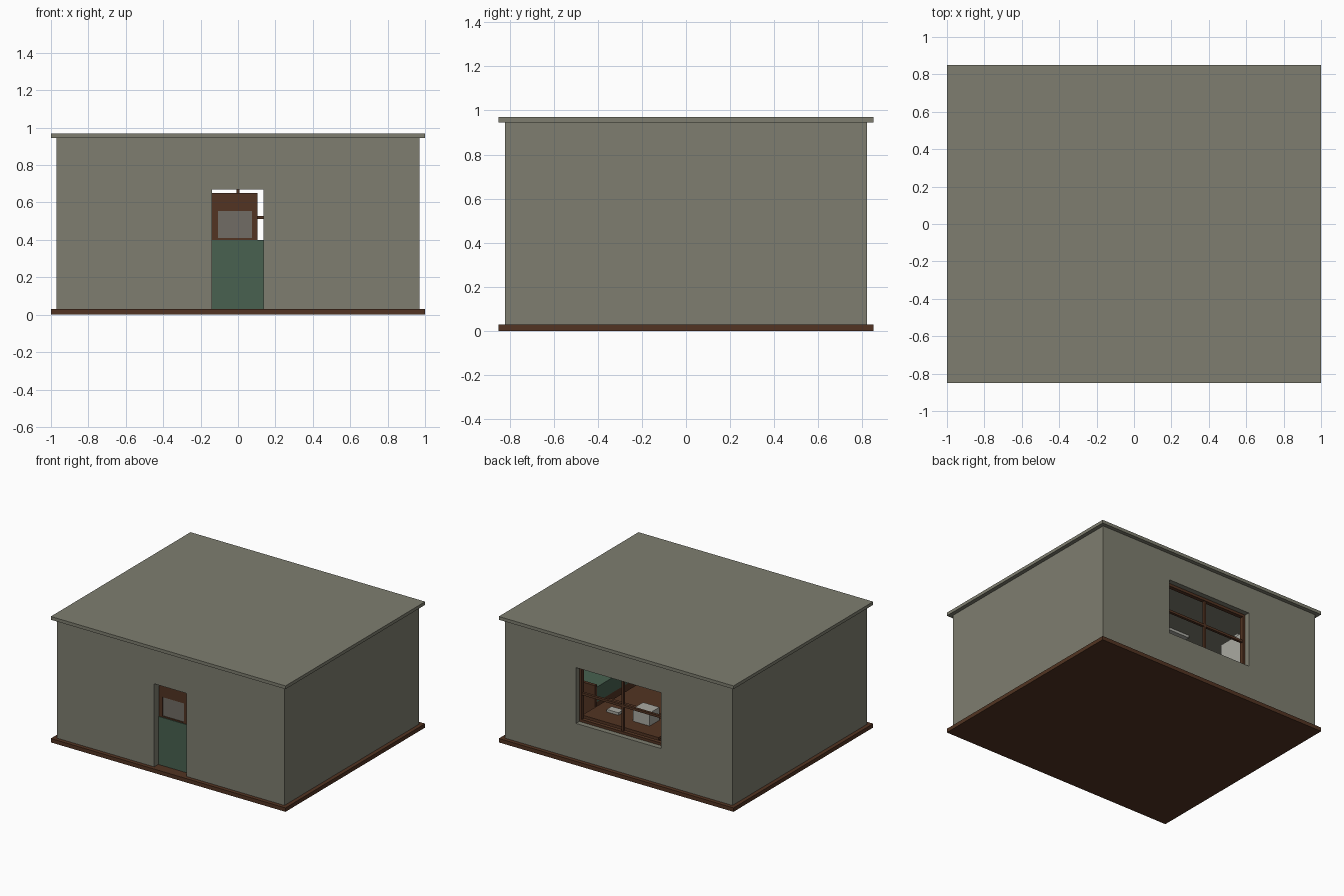
import bpy, bmesh

if "Cube" in bpy.data.objects:
    bpy.data.objects.remove(bpy.data.objects["Cube"])


def material(name, rgb):
    m = bpy.data.materials.new(name)
    m.diffuse_color = (*rgb, 1)
    m.use_nodes = True
    m.node_tree.nodes["Principled BSDF"].inputs["Base Color"].default_value = m.diffuse_color
    return m


WALL = material("olive grey plaster", (0.21, 0.208, 0.16))
WOOD = material("dark brown wood", (0.085, 0.034, 0.016))
GREEN = material("dull green", (0.065, 0.12, 0.08))
PANE = material("warm grey pane", (0.165, 0.15, 0.128))
PALE = material("pale grey", (0.40, 0.40, 0.36))


def boxes(name, mat, *spans):
    """One object from boxes given as (x0, x1, y0, y1, z0, z1)."""
    bm = bmesh.new()
    for x0, x1, y0, y1, z0, z1 in spans:
        made = bmesh.ops.create_cube(bm, size=1)["verts"]
        for v in made:
            v.co.x = x1 if v.co.x > 0 else x0
            v.co.y = y1 if v.co.y > 0 else y0
            v.co.z = z1 if v.co.z > 0 else z0
    me = bpy.data.meshes.new(name)
    bm.to_mesh(me)
    bm.free()
    me.materials.append(mat)
    ob = bpy.data.objects.new(name, me)
    bpy.context.collection.objects.link(ob)
    return ob


def cut(target, name, span):
    c = boxes(name, WALL, span)
    c.hide_render = True
    c.hide_viewport = True
    c.display_type = 'WIRE'
    mod = target.modifiers.new(name, 'BOOLEAN')
    mod.operation = 'DIFFERENCE'
    mod.solver = 'EXACT'
    mod.object = c


def frame(name, mat, x0, x1, y0, y1, z0, z1, side, top, bottom, *bars):
    return boxes(name, mat,
                 (x0, x0 + side, y0, y1, z0, z1), (x1 - side, x1, y0, y1, z0, z1),
                 (x0 + side, x1 - side, y0, y1, z1 - top, z1),
                 (x0 + side, x1 - side, y0, y1, z0, z0 + bottom), *bars)


# Shell: floor slab, overhanging flat roof, hollow walls with two openings
boxes("floor_slab", WOOD, (-1, 1, -.85, .85, 0, .03))
boxes("roof_slab", WALL, (-1, 1, -.85, .85, .945, .97))
walls = boxes("walls", WALL, (-.97, .97, -.82, .82, .03, .945))
cut(walls, "room_cutter", (-.9, .9, -.75, .75, -.1, 1.1))
cut(walls, "door_cutter", (-.14, .137, -.9, -.7, -.1, .67))
cut(walls, "window_cutter", (-.363, .363, .7, .9, .305, .735))

# Back window frame with a cross of glazing bars
frame("window_frame", WOOD, -.363, .363, .75, .78, .305, .735, .02, .02, .02,
      (-.008, .008, .755, .775, .325, .715),
      (-.343, .343, .755, .775, .511, .529))

# Door: green lower leaf, upper brown frame with a grey pane
boxes("lower_door", GREEN, (-.14, .137, -.77, -.74, .03, .4))
frame("upper_door_frame", WOOD, -.138, .105, -.765, -.74, .4, .65, .03, .095, .01)
boxes("upper_door_pane", PANE, (-.108, .075, -.76, -.75, .41, .555))

# Ceiling light strip
boxes("ceiling_light", PALE, (-.48, .48, -.01, .03, .925, .945))

# Bed along the right wall
boxes("bed_frame", WOOD, (.62, .9, .2, .225, .03, .3), (.62, .9, -.7, -.675, .03, .42),
      (.63, .9, -.675, .2, .1, .16))
boxes("blanket", GREEN, (.625, .895, -.45, .2, .16, .275))
boxes("pillow", PALE, (.66, .87, -.66, -.48, .16, .3))

# Table under the window with a box and a book on it
boxes("table", WOOD, (-.2, .45, .28, .62, .25, .27),
      *[(x, x + .03, y, y + .03, .03, .25) for x in (-.18, .4) for y in (.3, .57)])
boxes("table_box", PALE, (-.04, .1, .38, .5, .27, .37))
boxes("book", PALE, (.24, .34, .42, .48, .27, .29))

# Tall pale cupboard in the back left corner, jar on top
boxes("cupboard", PALE, (-.88, -.42, .45, .72, .03, .66))
boxes("jar", PALE, (-.52, -.48, .52, .56, .66, .73))
